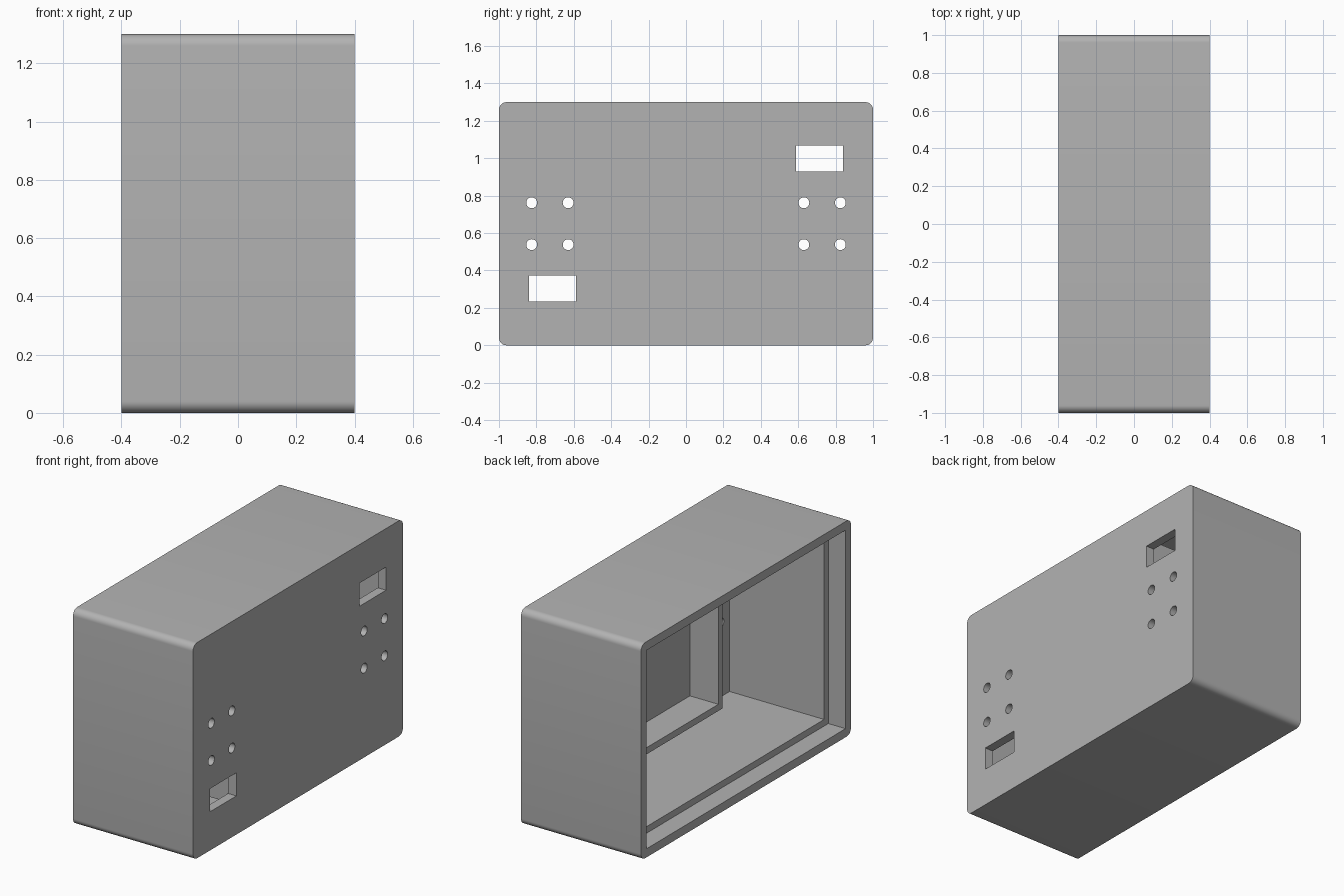
import bpy
import bmesh
import math
from mathutils import Matrix, Vector

if "Cube" in bpy.data.objects:
    bpy.data.objects.remove(bpy.data.objects["Cube"], do_unlink=True)

WIDTH, LENGTH, HEIGHT = 0.8, 2.0, 1.3
OPEN, MID = -WIDTH / 2, HEIGHT / 2      # open side x, mid height
FLOOR = 0.345                           # inner face of the closed panel

grey = bpy.data.materials.new("plain grey")
grey.use_nodes = True
grey.diffuse_color = (0.45, 0.45, 0.45, 1)
grey.node_tree.nodes["Principled BSDF"].inputs["Base Color"].default_value = grey.diffuse_color


def add_object(name, bm):
    mesh = bpy.data.meshes.new(name)
    bm.to_mesh(mesh)
    bm.free()
    mesh.materials.append(grey)
    obj = bpy.data.objects.new(name, mesh)
    bpy.context.collection.objects.link(obj)
    return obj


def box(name, x, y, z, radius=0):
    """Box from (min, max) ranges, with optional rounded edges along x."""
    bm = bmesh.new()
    size = [r[1] - r[0] for r in (x, y, z)]
    centre = Vector([sum(r) / 2 for r in (x, y, z)])
    bmesh.ops.create_cube(bm, size=1, matrix=Matrix.Translation(centre) @ Matrix.Diagonal((*size, 1)))
    if radius:
        long_edges = [e for e in bm.edges if abs(e.verts[0].co.x - e.verts[1].co.x) > 0.1]
        bmesh.ops.bevel(bm, geom=long_edges, offset=radius, segments=8, profile=0.5, affect='EDGES')
    return add_object(name, bm)


def peg(name, y, z):
    bm = bmesh.new()
    place = Matrix.Translation((0.4, y, z)) @ Matrix.Rotation(math.pi / 2, 4, 'Y')
    bmesh.ops.create_cone(bm, cap_ends=True, segments=32, radius1=0.029, radius2=0.029,
                          depth=0.3, matrix=place)
    return add_object(name, bm)


def inset_box(name, x, inset):
    return box(name, x, (inset - 1, 1 - inset), (inset, HEIGHT - inset))


def cut(target, cutters):
    bpy.context.view_layer.objects.active = target
    for cutter in cutters:
        cutter.hide_render = True
        mod = target.modifiers.new("cut", 'BOOLEAN')
        mod.operation = 'DIFFERENCE'
        mod.solver = 'EXACT'
        mod.object = cutter
        bpy.ops.object.modifier_apply(modifier=mod.name)
        bpy.data.objects.remove(cutter, do_unlink=True)


# Enclosure with rounded long edges, open on one side
shell = box("enclosure_shell", (OPEN, -OPEN), (-1, 1), (0, HEIGHT), radius=0.04)

# Lid recess and main cavity, leaving a ledge between them
cutters = [inset_box("lid_recess", (OPEN - 0.1, OPEN + 0.115), 0.052),
           inset_box("main_cavity", (OPEN - 0.1, FLOOR), 0.092)]

# Slot and four screw holes at each end, half a turn apart
for side in (-1, 1):
    ys = sorted((side * 0.587, side * 0.839))
    zs = sorted((MID + side * 0.278, MID + side * 0.417))
    cutters.append(box("slot", (0.25, 0.55), ys, zs))
    for y in (0.63, 0.825):
        for dz in (-0.112, 0.112):
            cutters.append(peg("screw_hole", side * y, MID + dz))
cut(shell, cutters)

# Raised rectangular frame on the inside of the closed panel
frame = box("inner_frame", (FLOOR - 0.19, FLOOR + 0.02), (-0.57, 0.57), (MID - 0.48, MID + 0.48))
cut(frame, [box("frame_opening", (0, 0.5), (-0.53, 0.53), (MID - 0.44, MID + 0.44))])

# Smooth the rounded edges and keep the rest crisp
for obj in (shell, frame):
    bpy.ops.object.select_all(action='DESELECT')
    obj.select_set(True)
    bpy.context.view_layer.objects.active = obj
    bpy.ops.object.shade_smooth_by_angle(angle=math.radians(30))
